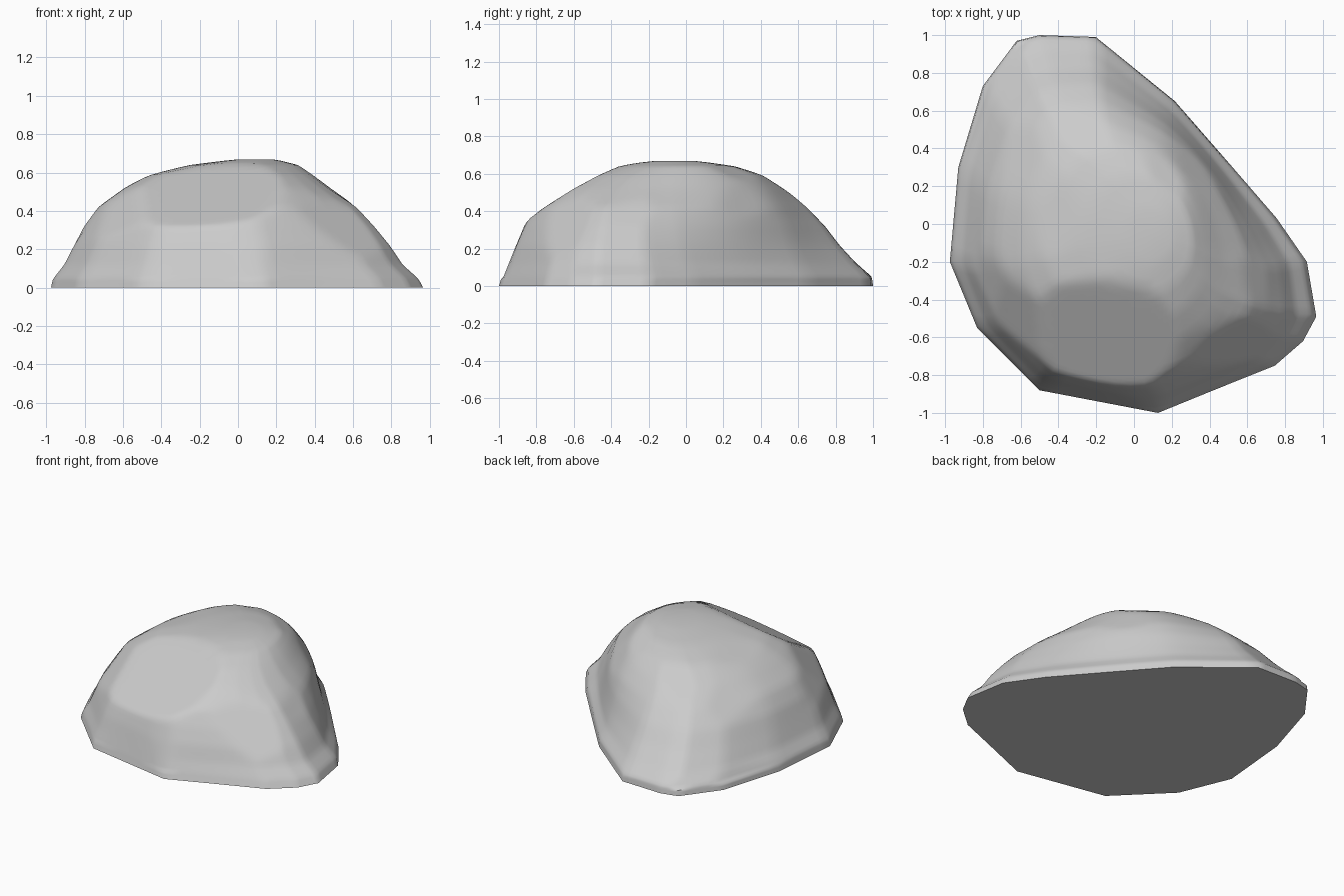
import bpy, bmesh
from mathutils import Vector

if "Cube" in bpy.data.objects:
    bpy.data.objects.remove(bpy.data.objects["Cube"])

# Ground outline of the boulder, counter-clockwise from the front tip
base = [(0.13, -1.0), (0.45, -0.87), (0.75, -0.75), (0.9, -0.62), (0.97, -0.49),
        (0.92, -0.2), (0.76, 0.03), (0.5, 0.33), (0.22, 0.65), (-0.2, 0.99),
        (-0.5, 1.0), (-0.62, 0.97), (-0.8, 0.73), (-0.93, 0.3), (-0.975, -0.2),
        (-0.83, -0.55), (-0.5, -0.88)]
# Height contours: z, x min, x max, y min, y max
levels = [(0.0, -0.975, 0.97, -1.0, 1.0), (0.05, -0.965, 0.945, -0.985, 0.995),
          (0.12, -0.91, 0.87, -0.96, 0.92), (0.22, -0.86, 0.81, -0.925, 0.83),
          (0.32, -0.81, 0.735, -0.88, 0.755), (0.42, -0.735, 0.65, -0.82, 0.66),
          (0.52, -0.595, 0.50, -0.70, 0.54), (0.59, -0.465, 0.40, -0.56, 0.425),
          (0.64, -0.25, 0.32, -0.38, 0.27), (0.668, -0.02, 0.2, -0.19, 0.07)]


def densify(points, n):
    out = []
    for i, p in enumerate(points):
        q = points[(i + 1) % len(points)]
        out += [tuple(a + (b - a) * k / n for a, b in zip(p, q)) for k in range(n)]
    return out


outline = densify(base, 6)
rings = [tuple(a + (b - a) * k / 4 for a, b in zip(p, q))
         for p, q in zip(levels, levels[1:]) for k in range(4)] + [levels[-1]]

# Loft the contours into a dome, growing rounder towards the crown
bm = bmesh.new()
loops = []
for z, x0, x1, y0, y1 in rings:
    blend = 0.85 * (z / 0.67) ** 1.5
    ring = []
    for x, y in outline:
        p = Vector((x / 0.975, y))
        p = p.lerp(p.normalized(), blend)
        ring.append(bm.verts.new(((x0 + x1) / 2 + p.x * (x1 - x0) / 2,
                                  (y0 + y1) / 2 + p.y * (y1 - y0) / 2, z)))
    loops.append(ring)
n = len(outline)
for a, b in zip(loops, loops[1:]):
    for i in range(n):
        j = (i + 1) % n
        bm.faces.new((a[i], a[j], b[j], b[i]))
bm.faces.new(loops[0][::-1])
crown = bm.verts.new((0.09, -0.05, 0.67))
for i in range(n):
    bm.faces.new((loops[-1][i], loops[-1][(i + 1) % n], crown))
upper = [v for ring in loops[4:] for v in ring] + [crown]


def scrape(normal, depth=0.0, through=None):
    """Flatten a chipped facet, by depth below the surface or through a point."""
    d = Vector(normal).normalized()
    if through:
        limit = d.dot(Vector(through))
    else:
        limit = max(v.co.dot(d) for v in upper) - depth
    for v in upper:
        over = v.co.dot(d) - limit
        if over > 0:
            v.co -= d * over


# Front hollow-looking chip, then broad facets around the boulder
scrape((-0.13, -0.5, 0.86), through=(-0.1, -0.31, 0.64))
for normal, depth in [((0.0, -1, 0.42), 0.015), ((-0.65, -0.45, 0.7), 0.04),
                      ((0.55, -0.7, 0.7), 0.025), ((0.8, 0.05, 0.75), 0.012),
                      ((0.75, 0.65, 0.6), 0.012), ((0.35, 0.45, 0.9), 0.01),
                      ((-0.15, 0.5, 0.85), 0.012), ((-0.3, 0.05, 0.95), 0.012),
                      ((-0.9, 0.3, 0.55), 0.015), ((-0.85, -0.3, 0.6), 0.015),
                      ((-0.5, 0.7, 0.6), 0.02), ((-0.6, 0.3, 0.8), 0.015)]:
    scrape(normal, depth)
bmesh.ops.smooth_vert(bm, verts=upper, factor=0.5,
                      use_axis_x=True, use_axis_y=True, use_axis_z=True)

mesh = bpy.data.meshes.new("boulder")
bm.normal_update()
bm.to_mesh(mesh)
bm.free()
rock = bpy.data.objects.new("boulder", mesh)
bpy.context.collection.objects.link(rock)
bpy.context.view_layer.objects.active = rock
rock.select_set(True)
bpy.ops.object.shade_smooth_by_angle(angle=0.9)
